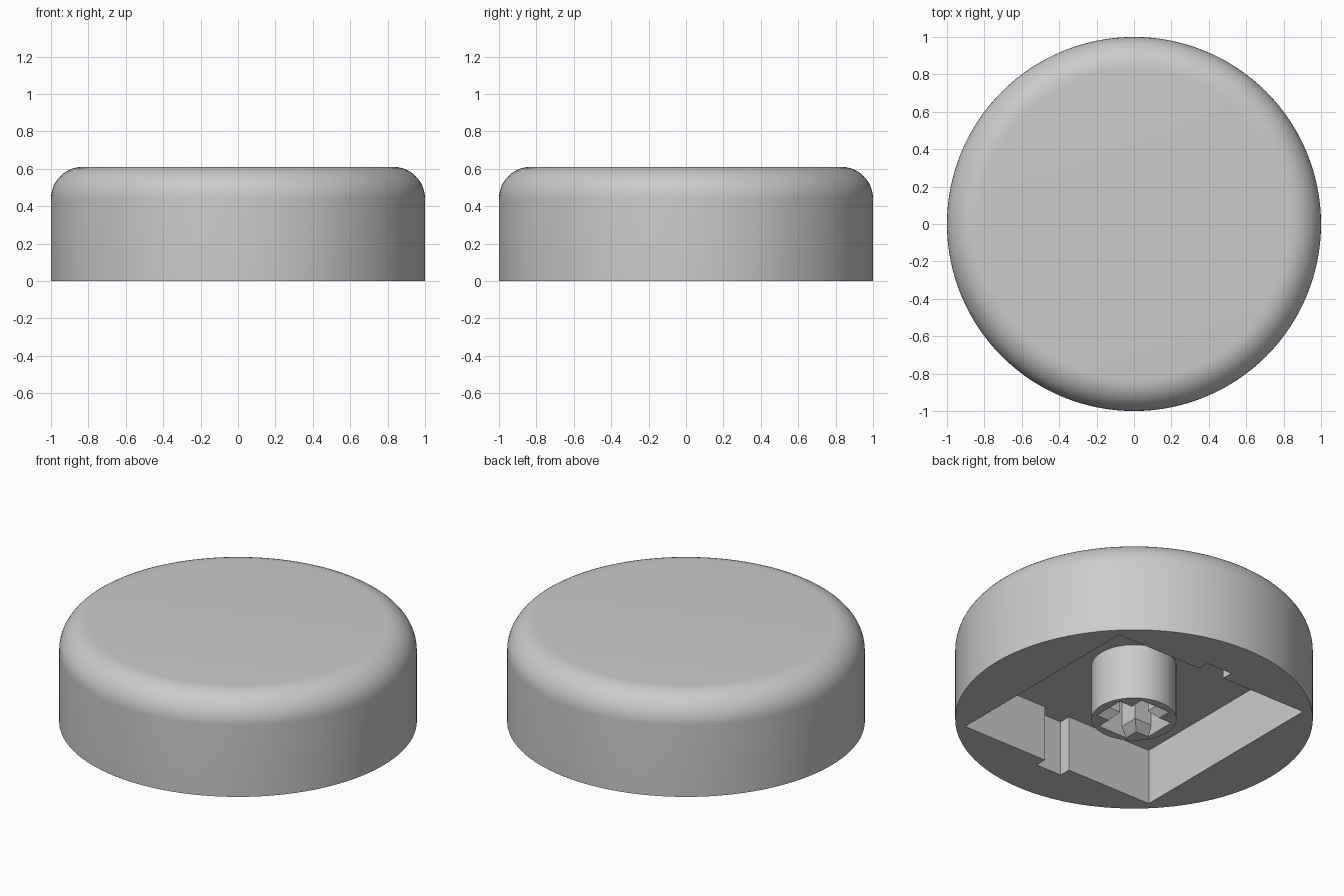
import bpy
import bmesh
import math

if "Cube" in bpy.data.objects:
    bpy.data.objects.remove(bpy.data.objects["Cube"], do_unlink=True)

HEIGHT = 0.61
CEILING = 0.343

grey = bpy.data.materials.new("light_grey")
grey.use_nodes = True
colour = (0.6, 0.6, 0.6, 1)
grey.diffuse_color = colour
grey.node_tree.nodes["Principled BSDF"].inputs["Base Color"].default_value = colour


def make_object(name, bm):
    bmesh.ops.recalc_face_normals(bm, faces=bm.faces[:])
    mesh = bpy.data.meshes.new(name)
    bm.to_mesh(mesh)
    bm.free()
    mesh.materials.append(grey)
    obj = bpy.data.objects.new(name, mesh)
    bpy.context.collection.objects.link(obj)
    return obj


def cylinder(name, radius, z0, z1, sides, fillet=0):
    bm = bmesh.new()
    bmesh.ops.create_cone(bm, cap_ends=True, segments=sides, radius1=radius,
                          radius2=radius, depth=z1 - z0)
    bmesh.ops.translate(bm, verts=bm.verts[:], vec=(0, 0, (z0 + z1) / 2))
    if fillet:
        rim = [e for e in bm.edges if all(v.co.z > z1 - 0.001 for v in e.verts)]
        bmesh.ops.bevel(bm, geom=rim, offset=fillet, segments=12,
                        profile=0.5, affect='EDGES')
    return make_object(name, bm)


def loft(name, sections):
    """Closed solid through (z, outline) sections with equal point counts."""
    bm = bmesh.new()
    loops = [[bm.verts.new((x, y, z)) for x, y in outline] for z, outline in sections]
    for low, high in zip(loops, loops[1:]):
        n = len(low)
        for i in range(n):
            j = (i + 1) % n
            bm.faces.new((low[i], low[j], high[j], high[i]))
    bm.faces.new(loops[0])
    bm.faces.new(loops[-1])
    return make_object(name, bm)


def carve(obj, cutter):
    cutter.hide_render = True
    mod = obj.modifiers.new("carve", 'BOOLEAN')
    mod.operation = 'DIFFERENCE'
    mod.solver = 'EXACT'
    mod.object = cutter
    bpy.context.view_layer.objects.active = obj
    bpy.ops.object.modifier_apply(modifier=mod.name)
    bpy.data.objects.remove(cutter, do_unlink=True)


def smooth(obj):
    bpy.ops.object.select_all(action='DESELECT')
    obj.select_set(True)
    bpy.context.view_layer.objects.active = obj
    bpy.ops.object.shade_smooth_by_angle(angle=math.radians(25))


def half_turn(points):
    return points + [(-x, -y) for x, y in points]


def cross(length, width):
    quarter = [(length, -width), (length, width), (width, width)]
    return half_turn(quarter + [(-y, x) for x, y in quarter])


# Round cap with a filleted top rim
cap = cylinder("cap_body", 1, 0, HEIGHT, 128, 0.17)

# Square hollow with a notch in the front and back walls
side, notch, notch_end = 0.67, 0.087, 0.742
hollow = half_turn([(side, -side), (side, side), (notch, side),
                    (notch, notch_end), (-notch, notch_end), (-notch, side)])
carve(cap, loft("hollow_cutter", [(-0.1, hollow), (CEILING, hollow)]))
smooth(cap)

# Central stem with a chamfered cross socket
stem = cylinder("stem", 0.238, 0, CEILING + 0.02, 64)
mouth, socket = cross(0.187, 0.1), cross(0.172, 0.055)
carve(stem, loft("socket_cutter", [(-0.1, mouth), (0, mouth),
                                   (0.05, socket), (0.335, socket)]))
smooth(stem)
